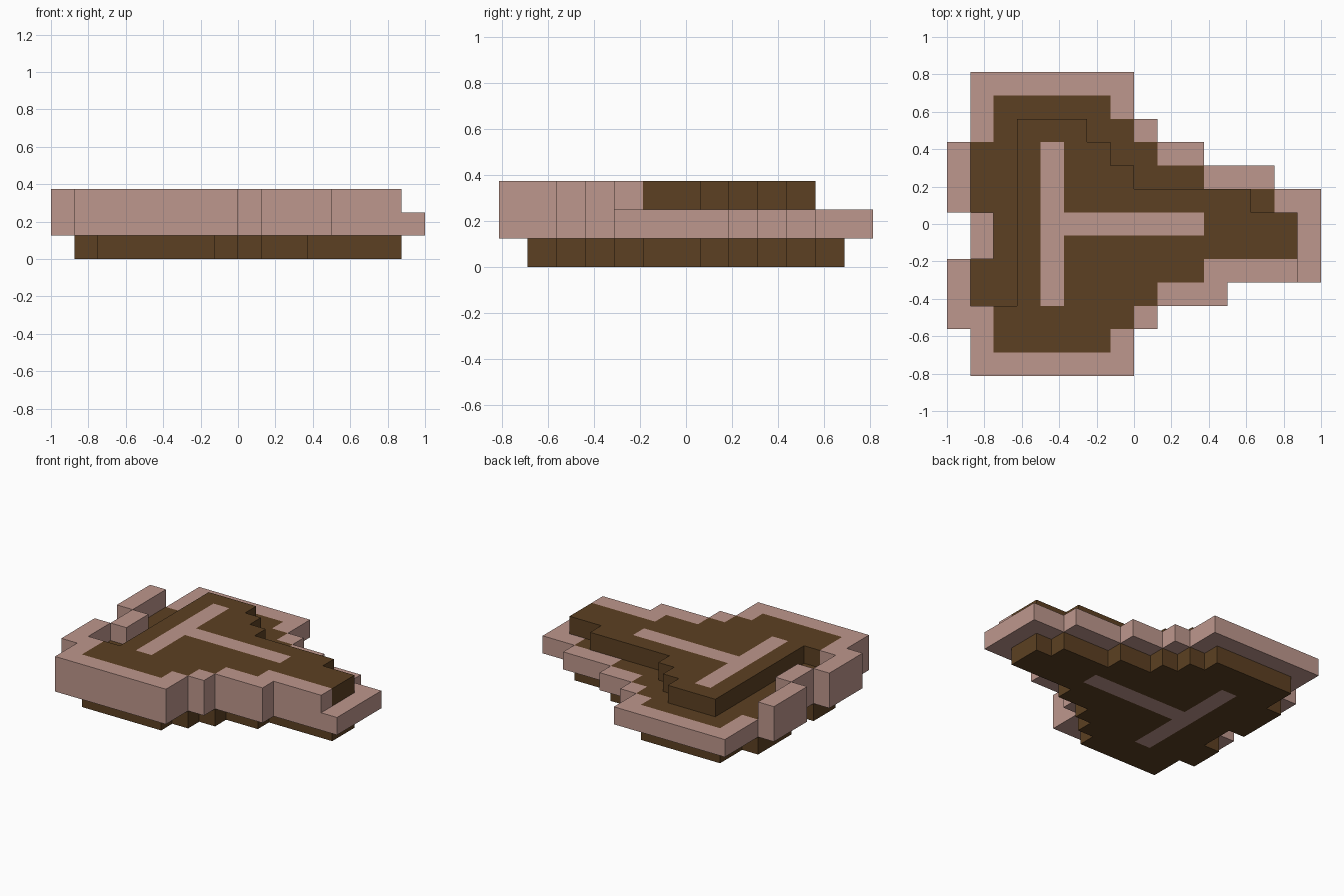
import bpy, bmesh
from mathutils import Vector

if "Cube" in bpy.data.objects:
    bpy.data.objects.remove(bpy.data.objects["Cube"])

U = 0.125                                # size of one block
ORIGIN = Vector((-1.0, -0.8125, 0.0))    # corner of the block grid

# Block spans (start, end) along x, one entry per row from front to back
SLAB = [(1, 8), (1, 8), (0, 9), (0, 12), (0, 16), (1, 16), (1, 16),
        (0, 16), (0, 14), (0, 11), (1, 9), (1, 8), (1, 8)]
CORE = [(0, 0), (2, 7), (2, 8), (1, 9), (1, 11), (2, 15), (2, 15),
        (1, 14), (1, 11), (1, 9), (2, 8), (2, 7), (0, 0)]
RAISED = [[(1, 8)], [(1, 8)], [(0, 9)], [(0, 1), (3, 12)], [(0, 1), (3, 15)],
          [(1, 2), (3, 15)], [(1, 2), (3, 15)], [(0, 1), (3, 13)],
          [(0, 1), (3, 8)], [(0, 1), (3, 7)], [(3, 6)], [], []]


def layer(rows, k):
    """Blocks of one layer from a list of rows of spans."""
    return {(i, j, k) for j, spans in enumerate(rows)
            for a, b in spans for i in range(a, b)}


def single(rows):
    return [[span] for span in rows]


def material(name, rgb):
    m = bpy.data.materials.new(name)
    m.diffuse_color = (*rgb, 1.0)
    m.use_nodes = True
    m.node_tree.nodes["Principled BSDF"].inputs["Base Color"].default_value = m.diffuse_color
    return m


def build(name, blocks, solid, mat):
    """Outer skin of a group of blocks, hidden faces left out."""
    bm = bmesh.new()
    for c in blocks:
        for axis in range(3):
            for side in (0, 1):
                n = list(c)
                n[axis] += 2 * side - 1
                if tuple(n) in solid:
                    continue
                u, v = (axis + 1) % 3, (axis + 2) % 3
                corners = [(0, 0), (1, 0), (1, 1), (0, 1)]
                if not side:
                    corners.reverse()
                verts = []
                for du, dv in corners:
                    p = Vector(c)
                    p[axis] += side
                    p[u] += du
                    p[v] += dv
                    verts.append(bm.verts.new(ORIGIN + p * U))
                bm.faces.new(verts)
    bmesh.ops.remove_doubles(bm, verts=bm.verts[:], dist=1e-4)
    # merge the flat areas into large faces
    bmesh.ops.dissolve_limit(bm, angle_limit=0.01, verts=bm.verts[:],
                             edges=bm.edges[:])
    mesh = bpy.data.meshes.new(name)
    bm.to_mesh(mesh)
    bm.free()
    mesh.materials.append(mat)
    bpy.context.collection.objects.link(bpy.data.objects.new(name, mesh))


brown = material("dark brown", (0.107, 0.051, 0.016))
pink = material("dusty pink", (0.515, 0.309, 0.266))

# Three stacked layers: inner base, full slab, raised top
solid = layer(single(CORE), 0) | layer(single(SLAB), 1) | layer(RAISED, 2)
core = {c for c in solid if CORE[c[1]][0] <= c[0] < CORE[c[1]][1]}

# T-shaped inlay through all layers: crossbar and stem
inlay = {(i, j, k) for i, j, k in core
         if (i == 4 and 3 <= j <= 9) or (j == 6 and 4 <= i <= 10)}

build("core_body", core - inlay, solid, brown)
build("outer_rim", solid - core, solid, pink)
build("t_inlay", inlay, solid, pink)
